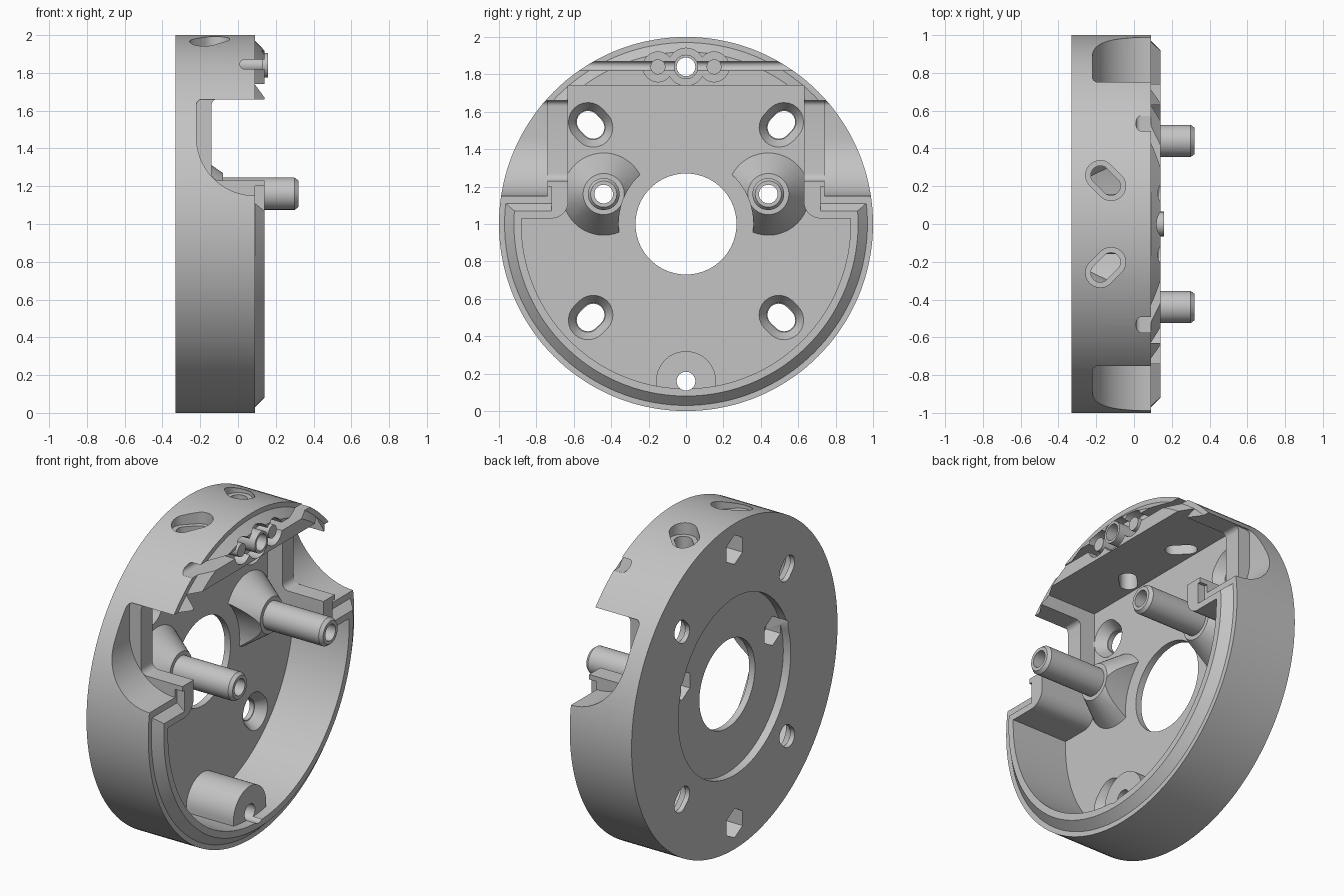
import bpy, bmesh
from math import pi, sin, cos, atan2

if "Cube" in bpy.data.objects:
    bpy.data.objects.remove(bpy.data.objects["Cube"])

grey = bpy.data.materials.new("plain grey")
grey.use_nodes = True
grey.diffuse_color = (0.55, 0.55, 0.55, 1)
grey.node_tree.nodes["Principled BSDF"].inputs["Base Color"].default_value = (0.55, 0.55, 0.55, 1)

FLOOR = -0.24


def arc(u, v, r, a, b, n=12):
    return [(u + r * cos(a + (b - a) * i / n), v + r * sin(a + (b - a) * i / n)) for i in range(n + 1)]


def circle(u, v, r, n=48):
    return arc(u, v, r, pi / 2, pi / 2 + 2 * pi, n)[:-1]


def capsule(u, v, r, half, angle):
    """Slot outline, stretched along angle."""
    du, dv = half * cos(angle), half * sin(angle)
    return (arc(u + du, v + dv, r, angle - pi / 2, angle + pi / 2)
            + arc(u - du, v - dv, r, angle + pi / 2, angle + 1.5 * pi))


def loft(name, rings, axis="X"):
    """Closed solid through (outline, position) rings along an axis."""
    place = {"X": lambda u, v, w: (w, u, v),
             "Y": lambda u, v, w: (u, w, v),
             "Z": lambda u, v, w: (u, v, w)}[axis]
    bm = bmesh.new()
    loops = [[bm.verts.new(place(u, v, w)) for u, v in outline] for outline, w in rings]
    for lo, hi in zip(loops, loops[1:]):
        for i in range(len(lo)):
            bm.faces.new((lo[i - 1], lo[i], hi[i], hi[i - 1]))
    bm.faces.new(loops[0])
    bm.faces.new(loops[-1])
    bmesh.ops.recalc_face_normals(bm, faces=bm.faces)
    mesh = bpy.data.meshes.new(name)
    bm.to_mesh(mesh)
    bm.free()
    obj = bpy.data.objects.new(name, mesh)
    bpy.context.collection.objects.link(obj)
    mesh.materials.append(grey)
    return obj


def prism(name, outline, a, b, axis="X"):
    return loft(name, [(outline, a), (outline, b)], axis)


def combine(target, tool, operation="DIFFERENCE"):
    mod = target.modifiers.new("combine", "BOOLEAN")
    mod.operation, mod.solver, mod.object = operation, "EXACT", tool
    bpy.context.view_layer.objects.active = target
    bpy.ops.object.modifier_apply(modifier=mod.name)
    bpy.data.objects.remove(tool)


def cut(tool):
    combine(housing, tool)


def add(tool):
    combine(housing, tool, "UNION")


# Round housing with a chamfered front lip
housing = loft("housing", [(circle(0, 1, r, 144), x) for r, x in
                           ((1, -0.33), (1, 0.09), (0.97, 0.09), (0.92, 0.14))])

# Inner cavity: round below, squared between the side pockets
tilt = 0.034
right = arc(0.72, 1.12, 0.09, 1.5 * pi, pi) + [(0.63, 1.74)]
left = [(-y, z) for y, z in reversed(right)]
cut(prism("cavity", arc(0, 1, 0.88, pi - tilt, 2 * pi + tilt, 72) + right + left, FLOOR, 0.5))

# Side pockets with a swept lower corner, and the low ridge beside the cavity
pocket = (arc(0.09, 1.46, 0.31, 1.5 * pi, pi, 20)
          + arc(-0.19, 1.63, 0.03, pi, pi / 2, 5) + [(0.5, 1.66), (0.5, 1.15)])
ridge = (arc(-0.10, 1.27, 0.04, 1.5 * pi, pi, 6)
         + arc(-0.11, 1.63, 0.03, pi, pi / 2, 5) + [(0.5, 1.66), (0.5, 1.23)])
step = [(0.2, 1.0), (0.14, 1.07), (0.09, 1.11), (0.09, 1.2), (0.2, 1.2)]
for s in (-1, 1):
    cut(prism("pocket", pocket, s * 0.74, s * 1.2, "Y"))
    cut(prism("ridge_gap", ridge, s * 0.6, s * 0.78, "Y"))
    cut(prism("lip_step", step, s * 0.72, s * 1.2, "Y"))

# Posts on flared feet, trimmed around the centre
for s in (-1, 1):
    y, z = s * 0.44, 1.16
    foot = loft("foot", [(circle(y, z, r), x) for r, x in
                         ((0.22, -0.27), (0.22, FLOOR), (0.11, -0.08))])
    combine(foot, prism("foot_trim", circle(0, 1, 0.36, 72), -0.5, 0.5))
    add(foot)
    add(loft("post", [(circle(y, z, r), x) for r, x in
                      ((0.085, -0.26), (0.085, 0.30), (0.07, 0.32))]))

# Lower screw boss joined to the wall
add(prism("lower_boss", arc(0, 0.16, 0.16, 0, pi, 28) + [(-0.16, 0.07), (0.16, 0.07)], -0.27, 0.08))

# Wire groove and scalloped recess across the upper block
cut(prism("wire_groove", arc(0.035, 1.845, 0.025, 1.5 * pi, pi / 2) + [(0.4, 1.87), (0.4, 1.82)],
          -1.1, 1.1, "Y"))
for y, r in ((-0.15, 0.08), (0, 0.1), (0.15, 0.08)):
    cut(prism("recess", circle(y, 1.84, r), 0.06, 0.4))
for y, r, x in ((-0.15, 0.04, 0.13), (0, 0.065, 0.16), (0.15, 0.04, 0.13)):
    add(prism("peg", circle(y, 1.84, r), -0.02, x))

# Centre opening and rear counterbore
cut(prism("centre_hole", circle(0, 1, 0.27, 72), -0.5, 0.5))
cut(prism("counterbore", circle(0, 1, 0.545, 96), -0.5, -0.28))

# Screw holes with hexagonal nut seats at the rear
for y, z, depth in ((0, 1.84, -0.22), (0, 0.16, -0.22), (-0.44, 1.16, -0.18), (0.44, 1.16, -0.18)):
    cut(prism("screw_hole", circle(y, z, 0.05, 32), -0.5, 0.5))
    cut(prism("nut_seat", circle(y, z, 0.09, 6), -0.5, depth))

# Countersunk mounting slots
for y in (-0.51, 0.51):
    for z in (0.5, 1.53):
        angle = atan2(z - 1, y)
        cut(prism("mount_slot", capsule(y, z, 0.06, 0.02, angle), -0.5, FLOOR + 0.05))
        cut(loft("countersink", [(capsule(y, z, r, 0.02, angle), x) for r, x in
                                 ((0.065, -0.30), (0.105, FLOOR), (0.11, FLOOR + 0.01))]))

# Slanted cable slots through the top
for s in (-1, 1):
    cut(prism("cable_slot", capsule(-0.15, s * 0.23, 0.05, 0.04, -s * pi / 4), 1.6, 2.2, "Z"))
    cut(prism("cable_slot_seat", capsule(-0.15, s * 0.23, 0.078, 0.04, -s * pi / 4), 1.92, 2.2, "Z"))

# Smooth round walls, keep crisp edges
bpy.ops.object.select_all(action="DESELECT")
housing.select_set(True)
bpy.context.view_layer.objects.active = housing
bpy.ops.object.shade_smooth_by_angle(angle=pi / 7)
